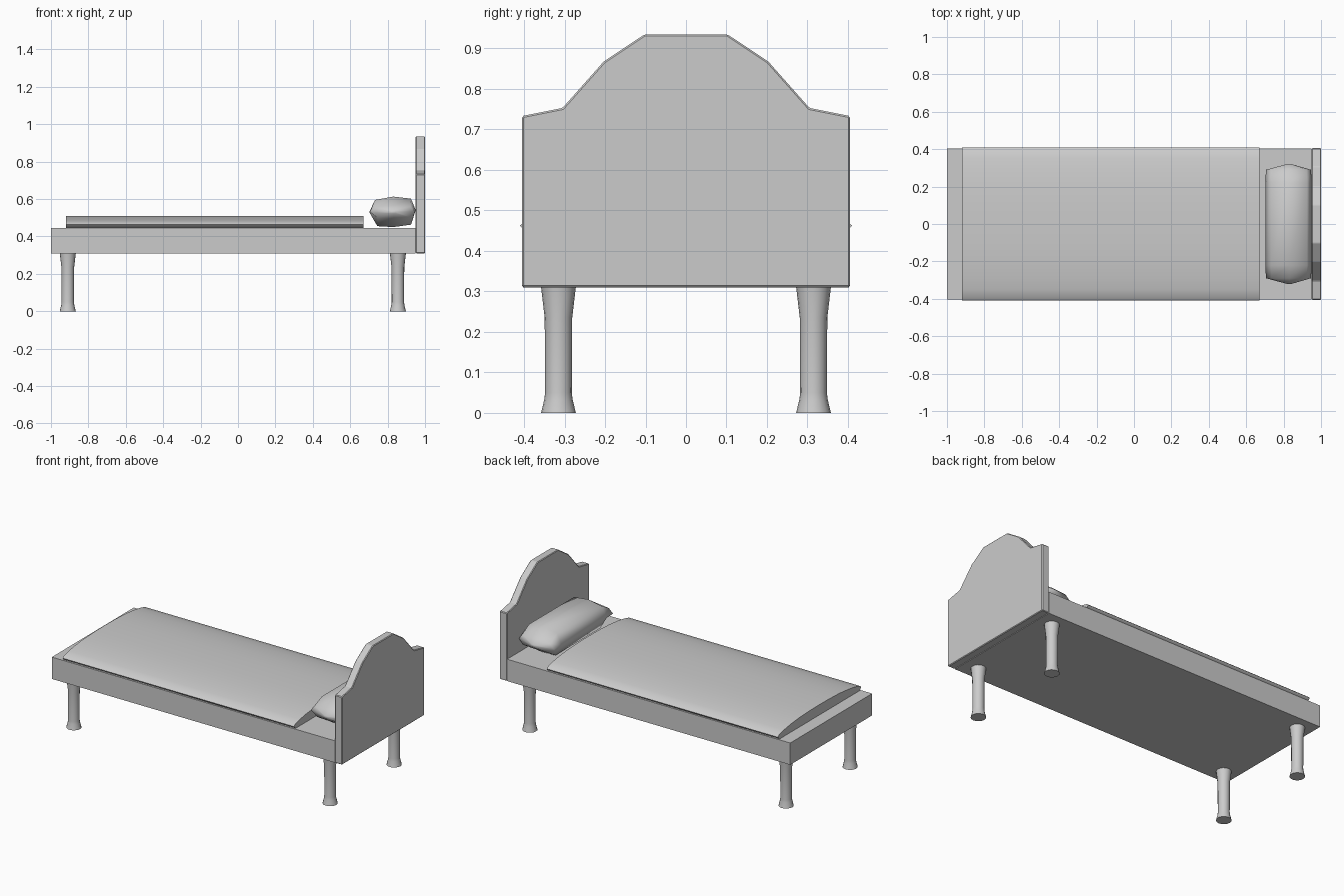
import bpy, bmesh, math

if "Cube" in bpy.data.objects:
    bpy.data.objects.remove(bpy.data.objects["Cube"])


def make(name, verts, faces, smooth=None):
    me = bpy.data.meshes.new(name)
    me.from_pydata(verts, [], faces)
    bm = bmesh.new()
    bm.from_mesh(me)
    bmesh.ops.recalc_face_normals(bm, faces=bm.faces)
    bm.to_mesh(me)
    bm.free()
    ob = bpy.data.objects.new(name, me)
    bpy.context.collection.objects.link(ob)
    if smooth:
        bpy.ops.object.select_all(action='DESELECT')
        ob.select_set(True)
        bpy.context.view_layer.objects.active = ob
        bpy.ops.object.shade_smooth_by_angle(angle=math.radians(smooth))
    return ob


def loft(name, rings, smooth=None):
    """Skin equal-length closed rings and cap both ends."""
    n = len(rings[0])
    verts = [v for r in rings for v in r]
    faces = [(k * n + i, k * n + (i + 1) % n, (k + 1) * n + (i + 1) % n, (k + 1) * n + i)
             for k in range(len(rings) - 1) for i in range(n)]
    faces += [tuple(range(n)), tuple(range(len(verts) - n, len(verts)))]
    return make(name, verts, faces, smooth)


def extrude_x(name, outline, x0, x1, smooth=None):
    """Extrude a (y, z) outline along x."""
    return loft(name, [[(x, y, z) for y, z in outline] for x in (x0, x1)], smooth)


def mirrored(half):
    """Complete a right-hand (y, z) half profile with its mirror image."""
    return half + [(-y, z) for y, z in reversed(half) if y > 0]


# Bed base
extrude_x("bed_frame", mirrored([(0.403, 0.31), (0.403, 0.446)]), -1.0, 0.95)

# Arched headboard
board = extrude_x("headboard", mirrored([(0.405, 0.31), (0.405, 0.733), (0.305, 0.753),
                                         (0.203, 0.868), (0.102, 0.935)]), 0.95, 1.0)
bev = board.modifiers.new("soft_edges", 'BEVEL')
bev.width = 0.004
bev.segments = 1

# Domed blanket
extrude_x("blanket", mirrored([(0.395, 0.446), (0.41, 0.463), (0.397, 0.474), (0.35, 0.486),
                               (0.29, 0.496), (0.2, 0.505), (0.1, 0.509), (0, 0.51)]),
          -0.92, 0.672, 50)

# Turned legs
profile = [(0.043, 0), (0.035, 0.033), (0.033, 0.05), (0.034, 0.235), (0.043, 0.311)]
for xn, cx in (("foot", -0.91), ("head", 0.855)):
    for yn, cy in (("front", -0.315), ("back", 0.315)):
        loft(f"{xn}_{yn}_leg",
             [[(cx + r * math.cos(i * math.tau / 16), cy + r * math.sin(i * math.tau / 16), z)
               for i in range(16)] for r, z in profile], 30)

# Pillow: eight-sided cushion pinched at both ends
section = [(0.702, 0.53), (0.732, 0.595), (0.83, 0.613), (0.925, 0.602),
           (0.95, 0.54), (0.925, 0.463), (0.83, 0.45), (0.745, 0.455)]
cx, cz = 0.83, 0.53
spans = [(0.32, 0.1, 0.1), (0.29, 0.97, 0.42), (0.22, 1.0, 1.0)]
stations = [(-y, sx, sz) for y, sx, sz in spans] + [(y, sx, sz) for y, sx, sz in reversed(spans)]
loft("pillow", [[(cx + (x - cx) * sx, y, cz + (z - cz) * sz) for x, z in section]
                for y, sx, sz in stations], 80)
